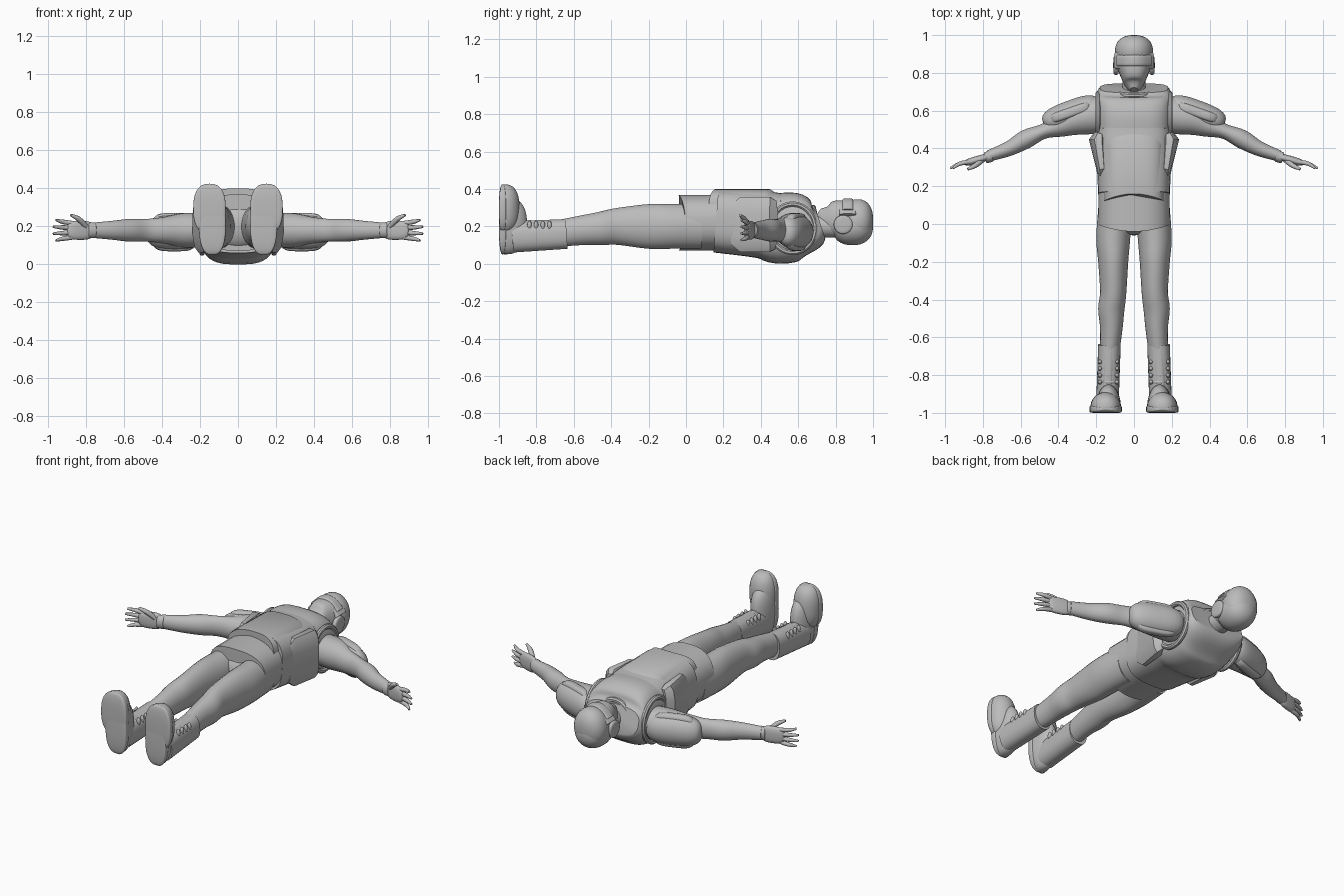
import bpy, bmesh, math
from mathutils import Vector

if "Cube" in bpy.data.objects:
    bpy.data.objects.remove(bpy.data.objects["Cube"])

GREY = (.5, .5, .5, 1)
grey = bpy.data.materials.new("plain grey")
grey.use_nodes = True
grey.diffuse_color = GREY
grey.node_tree.nodes["Principled BSDF"].inputs["Base Color"].default_value = GREY

X_AXIS, Y_AXIS, Z_AXIS = (Vector(row) for row in ((1, 0, 0), (0, 1, 0), (0, 0, 1)))
parts = []


def smooth_path(stations, steps):
    """Catmull-Rom interpolation of stations (x, y, z, across radius, lift radius)."""
    rows = [Vector(station) for station in stations]
    if steps == 1:
        return rows
    padded = [rows[0]] + rows + [rows[-1]]
    result = []
    for before, start, end, after in zip(padded, padded[1:], padded[2:], padded[3:]):
        start_slope = (end - before) / 2
        end_slope = (after - start) / 2
        for step in range(steps):
            t = step / steps
            ease = t * t * (3 - 2 * t)
            result.append(start.lerp(end, ease) + start_slope * (t * (1 - t) ** 2)
                          - end_slope * (t * t * (1 - t)))
    return result + [rows[-1]]


def loft(name, stations, power=1, up=Z_AXIS, steps=4, sides=28, side=1,
         bend=0, low=-1, closed=False):
    """Skin superellipse rings along a path; side=-1 mirrors the part in x."""
    rows = smooth_path(stations, steps)
    last = len(rows) - 1
    bm = bmesh.new()
    rings = []
    for index, row in enumerate(rows):
        if closed:
            ahead, behind = rows[(index + 1) % len(rows)], rows[index - 1]
        else:
            ahead, behind = rows[min(index + 1, last)], rows[max(index - 1, 0)]
        tangent = (ahead - behind).to_3d().normalized()
        across = up.cross(tangent).normalized()
        lift = tangent.cross(across)
        ring = []
        for corner in range(sides):
            angle = math.tau * (corner + .5) / sides
            wide, high = math.cos(angle), math.sin(angle)
            point = row.to_3d()
            point += across * row[3] * math.copysign(abs(wide) ** power, wide)
            point += lift * row[4] * math.copysign(abs(high) ** power, high)
            point.y = max(point.y - bend * point.x ** 2, low)
            point.x *= side
            ring.append(bm.verts.new(point))
        rings.append(ring)
    pairs = list(zip(rings, rings[1:]))
    if closed:
        pairs.append((rings[-1], rings[0]))
    else:
        bm.faces.new(rings[0])
        bm.faces.new(rings[-1])
    for first, second in pairs:
        for corner in range(sides):
            bm.faces.new((first[corner - 1], first[corner], second[corner], second[corner - 1]))
    bmesh.ops.recalc_face_normals(bm, faces=bm.faces)
    mesh = bpy.data.meshes.new(name)
    bm.to_mesh(mesh)
    bm.free()
    mesh.materials.append(grey)
    obj = bpy.data.objects.new(name, mesh)
    bpy.context.collection.objects.link(obj)
    parts.append(obj)


def pod(name, start, end, across, lift, blunt=2, **options):
    """Superellipsoid stretched between two points; larger blunt gives fuller ends."""
    stations = []
    rings = 16
    for index in range(rings + 1):
        u = -math.cos(math.pi * index / rings)
        size = max((1 - abs(u) ** blunt), 0) ** (1 / blunt) + .01
        centre = Vector(start).lerp(Vector(end), (u + 1) / 2)
        stations.append((*centre, across * size, lift * size))
    loft(name, stations, steps=1, **options)


def tube(name, points, radius, side):
    """Tapering round tube through a few points."""
    rows = [(*point, radius, radius) for point in points[:-1]]
    rows.append((*points[-1], radius / 2, radius / 2))
    loft(name, rows, sides=10, side=side)


def hoop(name, centre, first_axis, second_axis, up, thickness, side=1):
    """Closed elliptical band spanned by two axis vectors."""
    stations = []
    segments = 32
    for index in range(segments):
        angle = math.tau * index / segments
        point = Vector(centre) + Vector(first_axis) * math.cos(angle) \
            + Vector(second_axis) * math.sin(angle)
        stations.append((*point, thickness, thickness))
    loft(name, stations, up=up, steps=1, sides=8, closed=True, side=side)


# Torso: vest, raised belly plate, hem, hips and collar
vest_rows = [(.16, .23, .19, .17), (.4, .21, .2, .18), (.5, .19, .2, .19),
             (.6, .2, .2, .18), (.68, .2, .2, .13), (.72, .21, .18, .08)]
loft("vest", [(0, *row) for row in vest_rows], power=.65, sides=40)
belly_rows = [(.16, .12), (.45, .12), (.48, .1)]
loft("belly_plate", [(0, y, .28, .16, depth) for y, depth in belly_rows],
     power=.6, steps=1, sides=40, bend=1.5)
loft("hem", [(0, y, .22, .19, .15) for y in (.2, .08, -.04)], power=.8, bend=-1)
pod("hips", (0, -.06, .2), (0, .1, .2), .16, .12)
hoop("collar", (0, .7, .21), (.1, 0, 0), (0, -.02, .09), Y_AXIS, .015)

# Head: neck, masked face, helmet and goggles
loft("neck", [(0, y, .2, .06, .06) for y in (.66, .74, .82)])
mask_rows = [(.71, .28, .02, .02), (.74, .26, .05, .06), (.78, .25, .07, .09),
             (.84, .24, .09, .1), (.92, .24, .09, .09)]
loft("face_mask", [(0, *row) for row in mask_rows], power=.85)
pod("helmet_back", (0, .78, .2), (0, 1, .2), .1, .1, blunt=2.3)
pod("helmet_crown", (0, .83, .23), (0, 1, .22), .1, .12, blunt=2.3)
for name, width, height, raised in (("goggle_frame", .09, .045, 0), ("goggle_lens", .08, .03, .01)):
    arc = []
    for index in range(-2, 3):
        x = width * index / 2
        arc.append((x, .865, .32 + raised - 8 * x * x, height, .02))
    loft(name, arc, power=.5)

for side, word in ((1, "left"), (-1, "right")):
    prefix = word + "_"

    # Ear cup, vest flank and armhole
    pod(prefix + "ear_cup", (.08, .84, .21), (.11, .84, .21), .05, .05, blunt=4, side=side)
    flank_rows = [(.17, .24, .02, .11), (.17, .29, .03, .15), (.19, .45, .05, .15), (.18, .48, .03, .13)]
    loft(prefix + "flank_plate", [(x, y, .21, across, lift) for x, y, across, lift in flank_rows],
         steps=1, sides=12, power=.7, side=side)
    hoop(prefix + "armhole_rim", (.19, .57, .19), (0, .12, 0), (0, 0, .13), X_AXIS, .015, side)

    # Arm with layered shoulder armour
    arm_rows = [(.17, .58, .1, .09), (.29, .56, .09, .09), (.39, .52, .06, .07), (.48, .49, .04, .06),
                (.57, .45, .05, .06), (.66, .4, .04, .05), (.77, .36, .03, .04)]
    loft(prefix + "arm", [(x, y, .18, across, lift) for x, y, across, lift in arm_rows], side=side)
    pod(prefix + "shoulder_pad", (.18, .64, .17), (.48, .53, .17), .07, .09, blunt=3, side=side)
    pod(prefix + "shoulder_ridge", (.22, .63, .17), (.45, .55, .17), .03, .1,
        blunt=4, power=.5, side=side)

    # Hand
    pod(prefix + "cuff", (.75, .36, .18), (.79, .35, .18), .03, .04, blunt=8, side=side)
    pod(prefix + "palm", (.76, .36, .18), (.9, .32, .18), .02, .05, blunt=3, power=.8, side=side)
    for index, finger in enumerate(("index", "middle", "ring", "little")):
        spread = 1.5 - index
        reach = .98 - abs(spread) / 70
        joints = [(.86, .33, .18 + spread / 42), (.92, .32, .18 + spread / 34),
                  (reach, .295, .18 + spread / 28)]
        tube(prefix + finger + "_finger", joints, .012, side)
    tube(prefix + "thumb", [(.8, .34, .2), (.84, .31, .24), (.88, .29, .26)], .014, side)

    # Leg
    leg_rows = [(.1, .08, .2, .09, .12), (.11, -.08, .2, .09, .12), (.11, -.2, .2, .08, .12),
                (.11, -.36, .2, .07, .1), (.12, -.45, .19, .07, .09), (.12, -.55, .18, .06, .08),
                (.13, -.7, .16, .05, .07)]
    loft(prefix + "leg", leg_rows, side=side)

    # Boot: shaft, tongue, laces, foot and sole
    loft(prefix + "boot_shaft", [(.13, -.64, .16, .06, .08), (.14, -.93, .14, .06, .08)],
         power=.85, side=side)
    loft(prefix + "boot_tongue", [(.13, -.63, .2, .03, .04), (.14, -.87, .19, .03, .04)],
         power=.7, side=side)
    for index in range(4):
        y = -.73 - index / 28
        tube(f"{prefix}lace_{index}", [(.09, y, .2), (.14, y, .225), (.18, y, .2)], .01, side)
        for edge, x in (("inner", .09), ("outer", .18)):
            pod(f"{prefix}{edge}_hook_{index}", (x, y, .18), (x, y, .23), .012, .012,
                up=Y_AXIS, sides=10, side=side)
    foot_lengths = {"heel": (.05, .36, .065, .12), "toe": (.16, .425, .08, .08)}
    for name, (back, front, width, height) in foot_lengths.items():
        x = .135 if name == "heel" else .15
        options = dict(up=Y_AXIS, blunt=2.5, side=side)
        pod(prefix + "boot_" + name, (x, -.97, back), (x, -.97, front), width, height,
            low=-.98, **options)
        pod(prefix + name + "_sole", (x, -.98, back), (x, -.98, front), width + .005, .02,
            power=.3, **options)

# Smooth shading with crisp edges
bpy.ops.object.select_all(action="DESELECT")
for obj in parts:
    obj.select_set(True)
bpy.context.view_layer.objects.active = parts[0]
bpy.ops.object.shade_smooth_by_angle(angle=math.radians(38))
